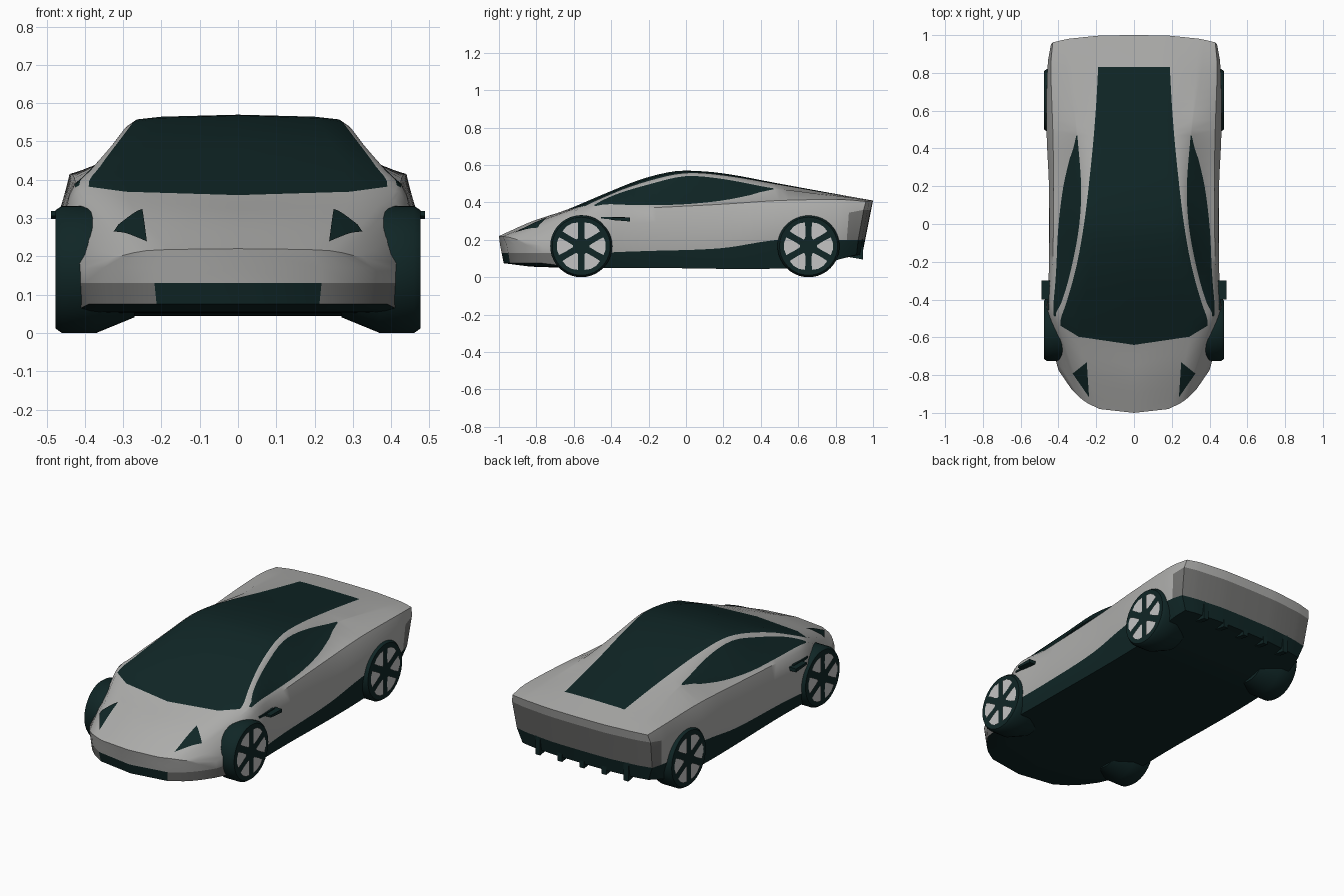
import bpy, bmesh, math
from mathutils import Vector
from mathutils.bvhtree import BVHTree

if "Cube" in bpy.data.objects:
    bpy.data.objects.remove(bpy.data.objects["Cube"])


def material(name, rgb):
    m = bpy.data.materials.new(name)
    m.diffuse_color = (*rgb, 1)
    m.use_nodes = True
    m.node_tree.nodes["Principled BSDF"].inputs["Base Color"].default_value = m.diffuse_color
    return m


GREY, DARK, SHADE, SILVER = range(4)
MATS = [material("body grey", (0.42, 0.42, 0.41)), material("dark teal", (0.005, 0.019, 0.019)),
        material("bumper grey", (0.17, 0.17, 0.165)), material("rim silver", (0.55, 0.55, 0.55))]


def finish(name, bm, angle=35):
    me = bpy.data.meshes.new(name)
    bm.to_mesh(me)
    bm.free()
    for m in MATS:
        me.materials.append(m)
    ob = bpy.data.objects.new(name, me)
    bpy.context.collection.objects.link(ob)
    bpy.ops.object.select_all(action='DESELECT')
    ob.select_set(True)
    bpy.context.view_layer.objects.active = ob
    bpy.ops.object.shade_smooth_by_angle(angle=math.radians(angle))
    return ob


def curve(keys, t):
    """Smooth curve through (t, value) keys, clamped at both ends."""
    if t <= keys[0][0]:
        return keys[0][1]
    if t >= keys[-1][0]:
        return keys[-1][1]

    def slope(i):
        a, b = keys[max(i - 1, 0)], keys[min(i + 1, len(keys) - 1)]
        return (b[1] - a[1]) / (b[0] - a[0])
    for i in range(len(keys) - 1):
        (t0, v0), (t1, v1) = keys[i], keys[i + 1]
        if t <= t1:
            h = t1 - t0
            u = (t - t0) / h
            return ((2*u**3 - 3*u*u + 1) * v0 + (u**3 - 2*u*u + u) * h * slope(i)
                    + (3*u*u - 2*u**3) * v1 + (u**3 - u*u) * h * slope(i + 1))


# Lengthwise lines of the body: centre, glass edge, window top, window bottom,
# shoulder, widest line, sill, floor edge. Keys are (t, x, z).
CENTRE = [(-1, 0, .22), (-.82, 0, .30), (-.64, 0, .36), (-.45, 0, .44), (-.25, 0, .52), (-.1, 0, .56),
          (0, 0, .57), (.2, 0, .555), (.5, 0, .50), (.83, 0, .44), (1, 0, .41)]
GLASS = [(-1, .24, .215), (-.82, .34, .30), (-.64, .39, .382), (-.45, .36, .435), (-.2, .30, .515),
         (0, .265, .557), (.2, .24, .545), (.5, .21, .495), (.83, .19, .437), (1, .19, .41)]
WIN_TOP = [(-1, .27, .21), (-.82, .36, .29), (-.6, .415, .385), (-.45, .385, .425), (-.2, .325, .495),
           (0, .29, .54), (.2, .28, .525), (.47, .30, .475), (.83, .33, .432), (1, .34, .409)]
WIN_BASE = [(-1, .29, .205), (-.82, .375, .285), (-.6, .425, .38), (-.2, .41, .385), (0, .40, .39),
            (.2, .375, .41), (.35, .34, .44), (.47, .305, .47), (.83, .36, .428), (1, .37, .408)]
SHOULDER = [(-1, .33, .195), (-.82, .41, .265), (-.6, .44, .35), (-.2, .43, .37), (.2, .425, .39),
            (.5, .43, .41), (.83, .44, .415), (1, .43, .405)]
WIDEST = [(-1, .40, .17), (-.82, .45, .22), (-.6, .463, .28), (-.2, .45, .29), (.2, .45, .30),
          (.5, .463, .32), (.83, .458, .34), (1, .44, .36)]
SILL = [(-1, .40, .13), (-.82, .445, .13), (-.6, .46, .13), (-.2, .45, .14), (.2, .45, .155),
        (.5, .458, .20), (.83, .452, .20), (1, .43, .20)]
FLOOR = [(-1, .39, .075), (-.8, .43, .055), (-.2, .43, .05), (.6, .43, .05), (.85, .42, .10), (1, .40, .12)]
BEND = [(-1, .22), (-.64, .11), (-.3, 0), (.85, 0), (1, -.03)]


def place(t, x, z):
    """Bow each section in plan, and lean the nose and tail faces inward."""
    y = t + curve(BEND, t) * (x / .4) ** 3
    y -= .2 * max(0, .41 - z) * min(max((t - .8) / .2, 0), 1)
    y += .2 * max(0, .2 - z) * min(max((-.8 - t) / .2, 0), 1)
    return Vector((x, y, z))


def section(t):
    pts = [(curve([(k[0], k[1]) for k in line], t), curve([(k[0], k[2]) for k in line], t))
           for line in (CENTRE, GLASS, WIN_TOP, WIN_BASE, SHOULDER, WIDEST, SILL, FLOOR)]
    (x0, z0), (x1, z1) = pts[0], pts[1]
    pts.insert(1, (.75 * x1, z0 + .4 * (z1 - z0)))
    fx, fz = pts[8]
    return pts + [(fx * pts[j][0] / pts[5][0], fz) for j in (4, 3, 2, 1, 0)]


def body_material(row, t):
    if row < 2 and -.64 < t < .83 or row == 3 and -.6 < t < .47:
        return DARK                       # windscreen, roof, rear glass, side windows
    if row == 6 and t > .88 or row == 7 and t < -.8:
        return SHADE                      # bumper corners
    return DARK if row >= 7 else GREY     # sill and floor


# Body shell: both sides lofted, then the nose and tail closed
swap = {-.65: -.64, .45: .47, .85: .83, .9: .88}
stations = [round(-1 + .05 * i, 2) for i in range(41)]
stations = [swap.get(t, t) for t in stations]
bm = bmesh.new()


def quad(corners, side, mat):
    f = bm.faces.new([bm.verts.new((p.x * side, p.y, p.z)) for p in corners])
    f.material_index = mat


for side in (1, -1):
    for ta, tb in zip(stations, stations[1:]):
        a = [place(ta, *p) for p in section(ta)]
        b = [place(tb, *p) for p in section(tb)]
        for r in range(len(a) - 1):
            quad((a[r], a[r+1], b[r+1], b[r]), side, body_material(r, (ta + tb) / 2))
    for t in (-1, 1):
        s = section(t)
        rows = [[place(t, *p) for p in s[:6]]]
        for x, z in s[6:9]:
            rows.append([place(t, x * s[j][0] / s[5][0], z) for j in range(6)])
        for i in range(3):
            for j in range(5):
                if t < 0:
                    mat = GREY if i < 2 else (DARK if j < 1 else SHADE)
                else:
                    mat = (GREY, SHADE, DARK)[i]
                quad((rows[i][j], rows[i][j+1], rows[i+1][j+1], rows[i+1][j]), side, mat)
bmesh.ops.remove_doubles(bm, verts=bm.verts, dist=.0005)
bmesh.ops.recalc_face_normals(bm, faces=bm.faces)
skin = BVHTree.FromBMesh(bm)
finish("car_body", bm, 40)

# Headlights: triangular plates laid onto the bonnet
for side, label in ((1, "left"), (-1, "right")):
    bm = bmesh.new()
    A, B, C = Vector((.25, -.73, 0)), Vector((.325, -.79, 0)), Vector((.238, -.915, 0))
    n, grid = 6, {}
    for i in range(n + 1):
        for j in range(n + 1 - i):
            p = A + (B - A) * i / n + (C - A) * j / n
            hit = skin.ray_cast(Vector((p.x * side, p.y, 2)), Vector((0, 0, -1)))[0]
            grid[i, j] = bm.verts.new(hit + Vector((0, -.002, .005)))
    for i in range(n):
        for j in range(n - i):
            bm.faces.new((grid[i, j], grid[i+1, j], grid[i, j+1]))
            if i + j < n - 1:
                bm.faces.new((grid[i+1, j], grid[i+1, j+1], grid[i, j+1]))
    for f in bm.faces:
        f.material_index = DARK
        f.normal_update()
        if f.normal.z < 0:
            f.normal_flip()
    finish("headlight_" + label, bm)


def box(name, centre, size, mat, taper=1.0):
    bm = bmesh.new()
    bmesh.ops.create_cube(bm, size=1)
    for v in bm.verts:
        k = taper if v.co.y < 0 else 1
        v.co = Vector((v.co.x * size[0], v.co.y * size[1], (v.co.z - .5) * size[2] * k + size[2] / 2)) + Vector(centre)
    for f in bm.faces:
        f.material_index = mat
    return finish(name, bm, 30)


# Side blades behind the front wheels, and diffuser fins under the tail
for side in (1, -1):
    box("side_blade", (side * .466, -.35, .308), (.046, .10, .02), DARK, .6)
    box("side_vent", (side * .447, -.39, .312), (.022, .13, .022), DARK, .4)
for i in range(5):
    box("diffuser_fin", (-.28 + .14 * i, .85, .15), (.03, .19, .11), DARK, .7)


# Wheels: lathed tyre with six silver openings between dark spokes
def wheel(name, side, y):
    bm = bmesh.new()
    profile = [(0, .474), (.125, .472), (.155, .476), (.166, .46), (.166, .37), (.125, .27), (0, .26)]
    vs = [bm.verts.new((x * side, 0, r)) for r, x in profile]
    es = [bm.edges.new(p) for p in zip(vs, vs[1:])]
    bmesh.ops.spin(bm, geom=vs + es, cent=(0, 0, 0), axis=(1, 0, 0), angle=math.tau, steps=40)
    bmesh.ops.remove_doubles(bm, verts=bm.verts, dist=.0005)
    bmesh.ops.recalc_face_normals(bm, faces=bm.faces)
    for f in bm.faces:
        f.material_index = DARK
    for k in range(6):
        mid = math.tau * (k + .5) / 6
        ring = [(.045, -.12), (.085, -.33), (.128, -.38), (.132, -.13),
                (.132, .13), (.128, .38), (.085, .33), (.045, .12)]
        f = bm.faces.new([bm.verts.new((side * .478, r * math.sin(mid + a), r * math.cos(mid + a)))
                          for r, a in ring])
        f.material_index = SILVER
        f.normal_update()
        if f.normal.x * side < 0:
            f.normal_flip()
    finish(name, bm).location = (0, y, .166)


for side, label in ((1, "left"), (-1, "right")):
    wheel("front_wheel_" + label, side, -.56)
    wheel("rear_wheel_" + label, side, .655)
